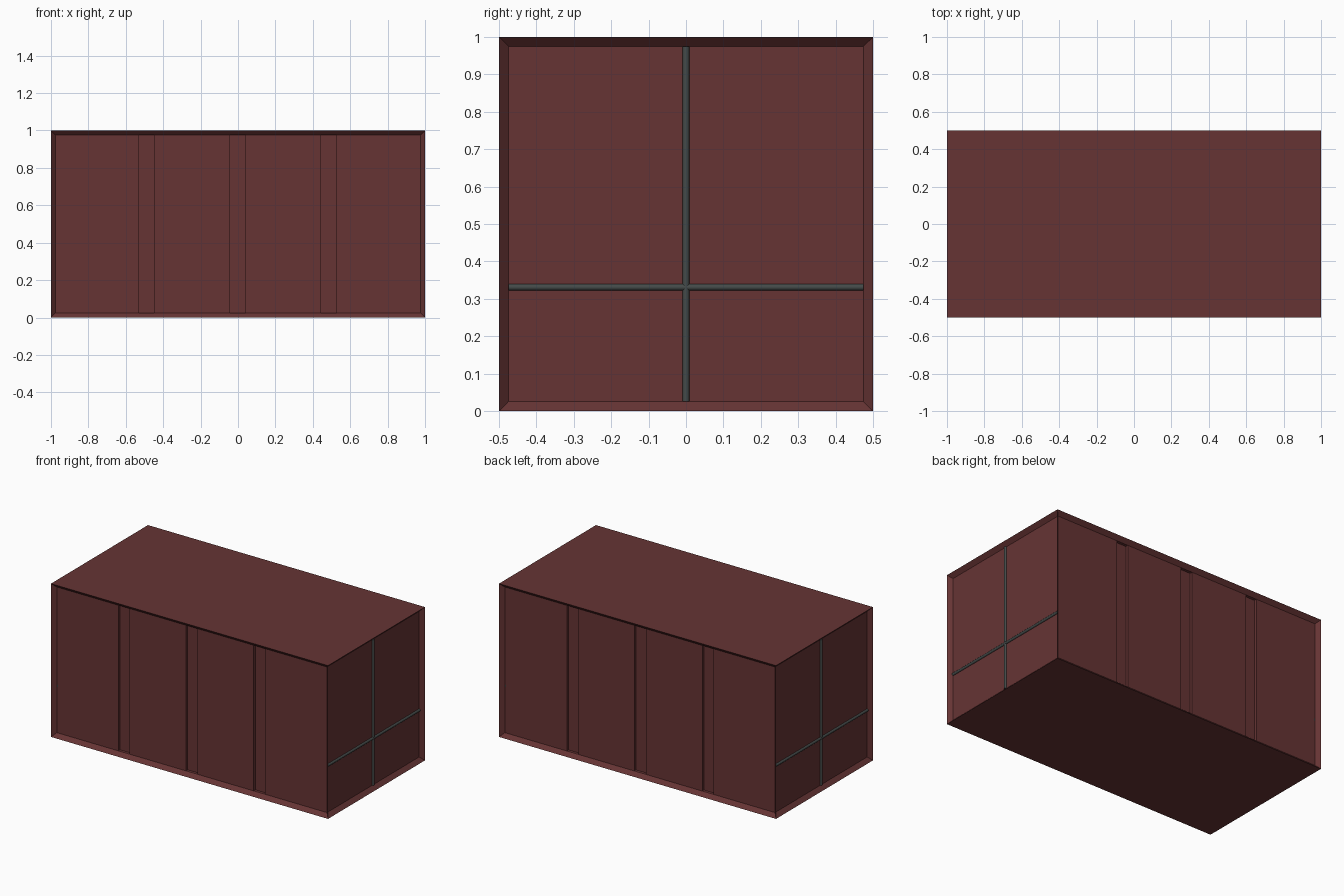
import bpy, bmesh, math
from mathutils import Matrix, Vector

if "Cube" in bpy.data.objects:
    bpy.data.objects.remove(bpy.data.objects["Cube"])

FRAME = 0.025      # rim width
RECESS = 0.025     # panel depth behind rim
GROOVE = 0.018     # groove depth behind panel
BAR_R = 0.009


def material(name, rgb):
    m = bpy.data.materials.new(name)
    m.diffuse_color = (*rgb, 1)
    m.use_nodes = True
    m.node_tree.nodes["Principled BSDF"].inputs["Base Color"].default_value = m.diffuse_color
    return m


def add_object(name, bm, mat):
    me = bpy.data.meshes.new(name)
    bm.normal_update()
    bm.to_mesh(me)
    bm.free()
    me.materials.append(mat)
    ob = bpy.data.objects.new(name, me)
    bpy.context.collection.objects.link(ob)
    return ob


red = material("dark red paint", (0.133, 0.034, 0.034))
grey = material("dark grey steel", (0.058, 0.068, 0.066))

# Container body: box with recessed panels on the four sides
bm = bmesh.new()
bmesh.ops.create_cube(bm, size=1, matrix=Matrix.Translation((0, 0, 0.5)) @ Matrix.Diagonal((2, 1, 1, 1)))
bm.normal_update()
sides = [f for f in bm.faces if abs(f.normal.z) < 0.5]
bmesh.ops.inset_individual(bm, faces=sides, thickness=FRAME, depth=-RECESS, use_even_offset=True)


def long_panels():
    bm.normal_update()
    return [f for f in bm.faces if abs(f.normal.y) > 0.9
            and abs(abs(f.calc_center_median().y) - (0.5 - RECESS)) < 1e-3]


# Three vertical grooves in each long panel
grooves = ((-0.53, -0.45), (-0.043, 0.04), (0.445, 0.527))
for pair in grooves:
    for x in pair:
        faces = long_panels()
        geom = faces + list({e for f in faces for e in f.edges}) + list({v for f in faces for v in f.verts})
        bmesh.ops.bisect_plane(bm, geom=geom, plane_co=(x, 0, 0), plane_no=(1, 0, 0))
strips = [f for f in long_panels()
          if any(a < f.calc_center_median().x < b for a, b in grooves)]
bmesh.ops.inset_individual(bm, faces=strips, thickness=0, depth=-GROOVE)
add_object("container_body", bm, red)


# Round lock rods crossing each end panel
def rod(name, centre, axis, length):
    b = bmesh.new()
    rot = Vector((0, 0, 1)).rotation_difference(Vector(axis)).to_matrix().to_4x4()
    bmesh.ops.create_cone(b, cap_ends=True, segments=16, radius1=BAR_R, radius2=BAR_R,
                          depth=length, matrix=Matrix.Translation(centre) @ rot)
    for f in b.faces:
        f.smooth = len(f.verts) == 4
    add_object(name, b, grey)


for side, label in ((1, "right"), (-1, "left")):
    x = side * (1 - RECESS)
    rod(label + "_upright_rod", (x, 0, 0.5), (0, 0, 1), 0.95)
    rod(label + "_cross_rod", (x, 0, 0.331), (0, 1, 0), 0.95)
